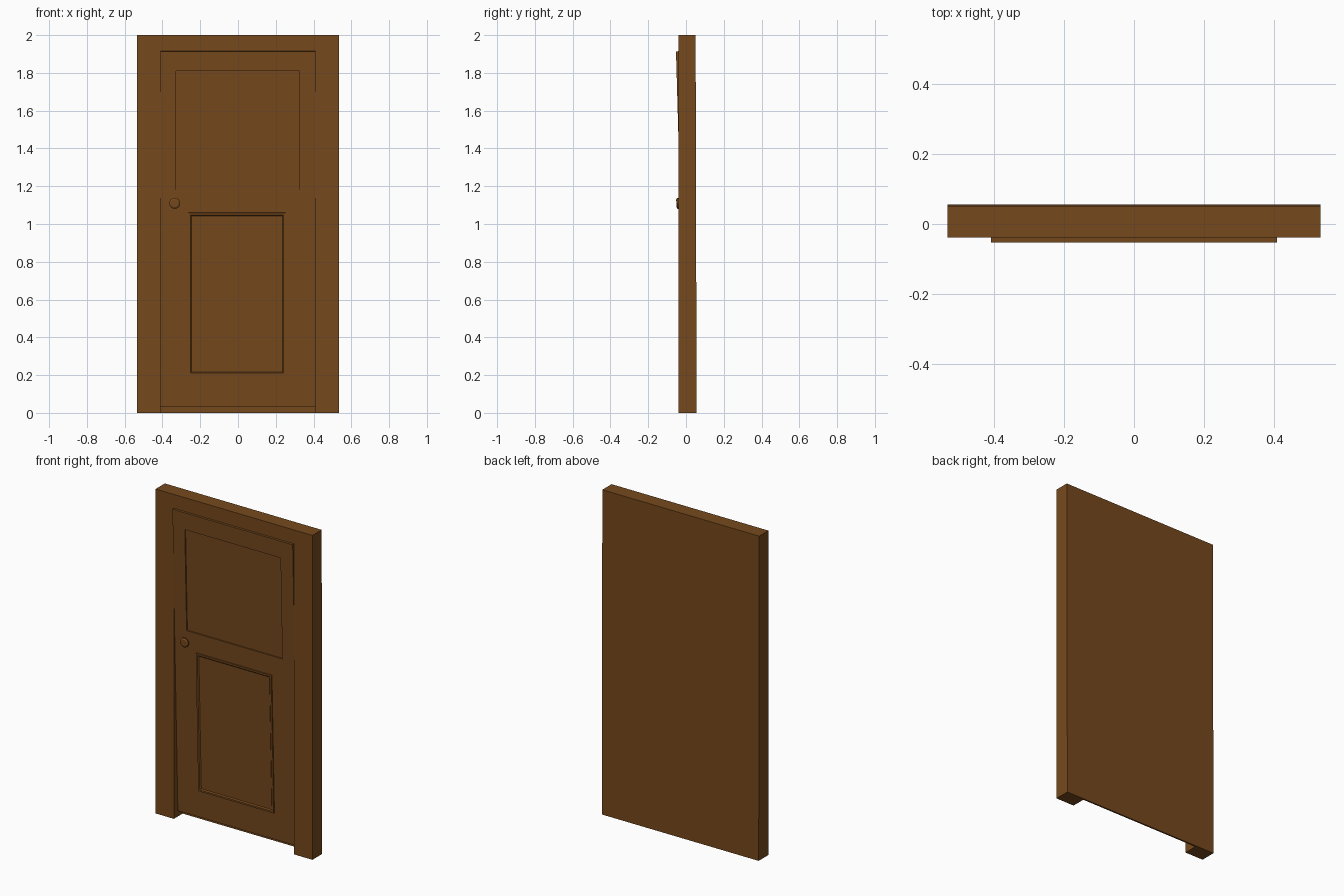
import bpy, bmesh, math
from mathutils import Matrix

if "Cube" in bpy.data.objects:
    bpy.data.objects.remove(bpy.data.objects["Cube"])

wood = bpy.data.materials.new("brown_wood")
wood.diffuse_color = (0.18, 0.066, 0.012, 1)
wood.use_nodes = True
wood.node_tree.nodes["Principled BSDF"].inputs["Base Color"].default_value = wood.diffuse_color

# door leans: top edge in front of the frame, bottom edge recessed
Z0, Z1, Y0, Y1 = 0.035, 1.915, 0.0, -0.053
LEAN = Matrix.Translation((0, Y0, Z0)) @ Matrix.Rotation(math.atan2(Y0 - Y1, Z1 - Z0), 4, 'X') \
    @ Matrix.Translation((0, 0, -Z0))


def finish(name, bm, matrix=None):
    bmesh.ops.recalc_face_normals(bm, faces=bm.faces)
    if matrix:
        bm.transform(matrix)
    me = bpy.data.meshes.new(name)
    bm.to_mesh(me)
    bm.free()
    ob = bpy.data.objects.new(name, me)
    me.materials.append(wood)
    bpy.context.collection.objects.link(ob)
    return ob


def box_mesh(x0, x1, y0, y1, z0, z1):
    bm = bmesh.new()
    bmesh.ops.create_cube(bm, size=1)
    for v in bm.verts:
        v.co = (x1 if v.co.x > 0 else x0, y1 if v.co.y > 0 else y0, z1 if v.co.z > 0 else z0)
    return bm


def front_face(bm):
    bm.faces.ensure_lookup_table()
    bm.normal_update()
    return min(bm.faces, key=lambda f: (f.calc_center_median().y, f.normal.y))


# frame: two jambs and a header
for side, name in ((-1, "left_jamb"), (1, "right_jamb")):
    xs = sorted((side * 0.41, side * 0.535))
    finish(name, box_mesh(xs[0], xs[1], -0.039, 0.05, 0, 1.89))
finish("header", box_mesh(-0.535, 0.535, -0.039, 0.05, 1.89, 2.0))

# thin backing board, slightly tilted
bm = box_mesh(-0.535, 0.535, 0.046, 0.051, 0.0, 2.0)
for v in bm.verts:
    if v.co.y > 0.05 and v.co.z < 1:
        v.co.y = 0.056
finish("back_board", bm)

# door slab with a shallow sunk upper panel
door = finish("door_slab", box_mesh(-0.41, 0.41, 0, 0.035, Z0, Z1), LEAN)
cutter = finish("upper_panel_cutter", box_mesh(-0.328, 0.325, -0.05, 0.008, 1.18, 1.81), LEAN)
cutter.hide_render = True
cutter.hide_set(True)
cut = door.modifiers.new("upper_panel", 'BOOLEAN')
cut.operation = 'DIFFERENCE'
cut.object = cutter
cut.solver = 'EXACT'

# lower panel: raised moulding around a sunk field
bm = box_mesh(-0.263, 0.252, -0.007, 0.01, 0.2, 1.06)
for thick, depth in ((0.015, 0.0), (0.009, -0.006)):
    bmesh.ops.inset_region(bm, faces=[front_face(bm)] if depth == 0 else [inner],
                           thickness=thick, depth=depth)
    inner = min((f for f in bm.faces if f.normal.y < -0.99),
                key=lambda f: abs(f.calc_center_median().x + 0.0055) + abs(f.calc_center_median().z - 0.63))
finish("lower_panel", bm, LEAN)

# turned door knob: radius / distance out from the door
bm = bmesh.new()
profile = [(0, 0), (0.018, 0), (0.018, 0.006), (0.029, 0.010), (0.029, 0.016), (0.02, 0.021), (0, 0.021)]
vs = [bm.verts.new((r, -d, 0)) for r, d in profile]
edges = [bm.edges.new(p) for p in zip(vs, vs[1:])]
bmesh.ops.spin(bm, geom=vs + edges, cent=(0, 0, 0), axis=(0, 1, 0), angle=math.tau, steps=16)
bmesh.ops.remove_doubles(bm, verts=bm.verts, dist=1e-5)
finish("door_knob", bm, LEAN @ Matrix.Translation((-0.335, 0, 1.11)))
